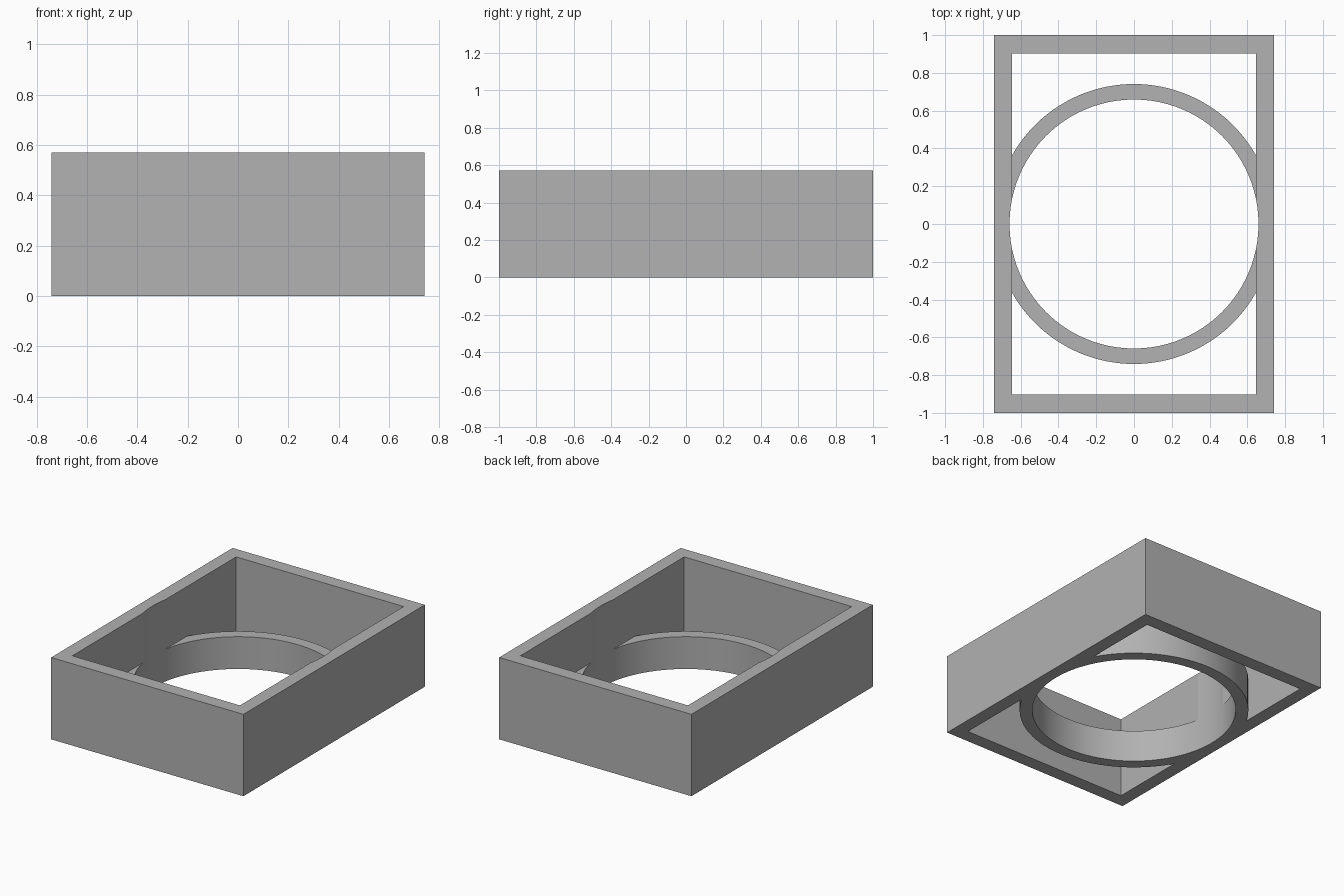
import bpy, math

if "Cube" in bpy.data.objects:
    bpy.data.objects.remove(bpy.data.objects["Cube"])

grey = bpy.data.materials.new("plain_grey")
grey.diffuse_color = (0.445, 0.445, 0.445, 1)
grey.use_nodes = True
grey.node_tree.nodes["Principled BSDF"].inputs["Base Color"].default_value = grey.diffuse_color

HALF_X, HALF_Y, HEIGHT = 0.742, 1.0, 0.571
INNER_X, INNER_Y = 0.647, 0.903
RING_OUT, RING_IN, RING_H = 0.741, 0.659, 0.225


def box(name, hx, hy, z0, z1):
    bpy.ops.mesh.primitive_cube_add(size=1, location=(0, 0, (z0 + z1) / 2))
    return finish(name, (2 * hx, 2 * hy, z1 - z0))


def cylinder(name, r, z0, z1):
    bpy.ops.mesh.primitive_cylinder_add(vertices=128, radius=r, depth=z1 - z0,
                                        location=(0, 0, (z0 + z1) / 2))
    return finish(name, (1, 1, 1))


def finish(name, scale):
    ob = bpy.context.object
    ob.name = name
    ob.scale = scale
    bpy.ops.object.transform_apply(location=True, rotation=False, scale=True)
    ob.data.materials.append(grey)
    return ob


def combine(target, tool, operation):
    mod = target.modifiers.new(operation.lower(), 'BOOLEAN')
    mod.operation, mod.solver, mod.object = operation, 'EXACT', tool
    bpy.ops.object.select_all(action='DESELECT')
    bpy.context.view_layer.objects.active = target
    target.select_set(True)
    bpy.ops.object.modifier_apply(modifier=mod.name)
    bpy.data.objects.remove(tool, do_unlink=True)


# Open rectangular frame
frame = box("frame_with_ring", HALF_X, HALF_Y, 0, HEIGHT)
combine(frame, box("frame_opening", INNER_X, INNER_Y, -0.5, 1), 'DIFFERENCE')

# Low round collar merged into the side walls
combine(frame, cylinder("ring", RING_OUT, 0, RING_H), 'UNION')

# Round bore, grazing the side walls over the full height
combine(frame, cylinder("bore", RING_IN, -0.5, 1), 'DIFFERENCE')

# Smooth round walls, keep hard edges (the bore meets the walls at a shallow angle)
bpy.ops.object.select_all(action='DESELECT')
bpy.context.view_layer.objects.active = frame
frame.select_set(True)
bpy.ops.object.shade_smooth_by_angle(angle=math.radians(6))
